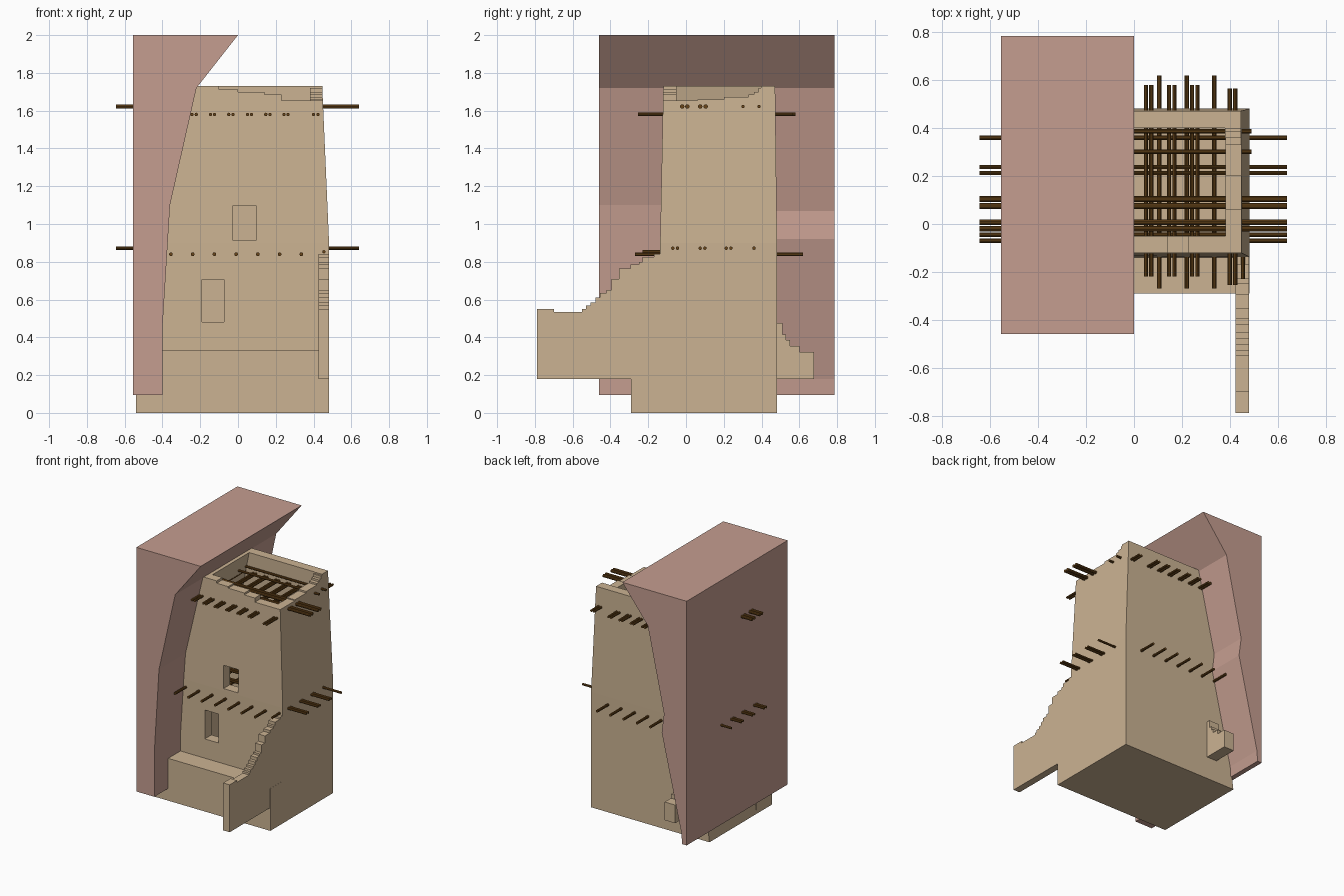
import bpy, bmesh, math
from mathutils import Matrix, Vector

if "Cube" in bpy.data.objects:
    bpy.data.objects.remove(bpy.data.objects["Cube"])


def material(name, rgb):
    m = bpy.data.materials.new(name)
    m.diffuse_color = (*rgb, 1)
    m.use_nodes = True
    m.node_tree.nodes["Principled BSDF"].inputs["Base Color"].default_value = m.diffuse_color
    return m


ADOBE = material("adobe", (0.60, 0.45, 0.29))
ROCK = material("rock", (0.56, 0.34, 0.28))
WOOD = material("wood", (0.14, 0.06, 0.01))


def make(name, bm, mat):
    bmesh.ops.recalc_face_normals(bm, faces=bm.faces)
    me = bpy.data.meshes.new(name)
    bm.to_mesh(me)
    bm.free()
    ob = bpy.data.objects.new(name, me)
    bpy.context.collection.objects.link(ob)
    me.materials.append(mat)
    return ob


def loft(name, rings, mat):
    """Join equal-length rings of points and cap both ends."""
    bm = bmesh.new()
    vs = [[bm.verts.new(p) for p in r] for r in rings]
    n = len(vs[0])
    for a, b in zip(vs, vs[1:]):
        for i in range(n):
            j = (i + 1) % n
            bm.faces.new((a[i], a[j], b[j], b[i]))
    bm.faces.new(vs[0])
    bm.faces.new(vs[-1])
    return make(name, bm, mat)


def rect(x0, x1, y0, y1, z):
    return [(x0, y0, z), (x1, y0, z), (x1, y1, z), (x0, y1, z)]


def box(name, x0, x1, y0, y1, z0, z1, mat):
    return loft(name, [rect(x0, x1, y0, y1, z0), rect(x0, x1, y0, y1, z1)], mat)


def slab_x(name, prof, x0, x1, mat):
    return loft(name, [[(x, y, z) for y, z in prof] for x in (x0, x1)], mat)


def slab_y(name, prof, y0, y1, mat):
    return loft(name, [[(x, y, z) for x, z in prof] for y in (y0, y1)], mat)


def steps(points):
    """Turn step tops (position, height) into a staircase outline."""
    out = [points[0]]
    for (a, h), (b, k) in zip(points, points[1:]):
        out += [(b, h), (b, k)]
    return out


def cut(ob, cutter):
    m = ob.modifiers.new("cut", 'BOOLEAN')
    m.operation, m.solver, m.object = 'DIFFERENCE', 'EXACT', cutter
    bpy.context.view_layer.objects.active = ob
    bpy.ops.object.modifier_apply(modifier=m.name)
    bpy.data.objects.remove(cutter)


def poles(name, axis, specs):
    """Poles along an axis; each spec is (cross position, z, start, end, radius)."""
    bm = bmesh.new()
    for c, z, a, b, r in specs:
        mid = (a + b) / 2
        if axis == 'X':
            mat = Matrix.Translation((mid, c, z)) @ Matrix.Rotation(math.pi / 2, 4, 'Y')
        else:
            mat = Matrix.Translation((c, mid, z)) @ Matrix.Rotation(math.pi / 2, 4, 'X')
        bmesh.ops.create_cone(bm, cap_ends=True, segments=10, radius1=r, radius2=r,
                              depth=b - a, matrix=mat)
    return make(name, bm, WOOD)


# Overhanging cliff: a front and a back profile blended behind the tower
front = [(-0.555, 0.095), (-0.40, 0.095), (-0.40, 0.45), (-0.36, 1.10),
         (-0.22, 1.72), (0, 2), (-0.555, 2)]
back = [(-0.555, 0.095), (-0.516, 0.095), (-0.51, 0.18), (-0.34, 0.92),
        (-0.36, 1.07), (-0.22, 1.72), (0, 2), (-0.555, 2)]
front.insert(3, (-0.371, 0.92))
loft("cliff", [[(x, y, z) for x, z in p] for p, y in
               ((front, -0.46), (front, 0.0), (back, 0.46), (back, 0.785))], ROCK)

# Tapered hollow tower
tower = loft("tower", [rect(-0.54, 0.482, -0.14, 0.482, 0),
                       rect(-0.42, 0.482, -0.137, 0.482, 0.9),
                       rect(-0.25, 0.446, -0.12, 0.472, 1.73)], ADOBE)
cut(tower, loft("room", [rect(-0.40, 0.39, -0.055, 0.405, 0.1),
                         rect(-0.35, 0.39, -0.055, 0.405, 0.9),
                         rect(-0.17, 0.38, -0.05, 0.40, 1.8)], ADOBE))

# Window openings
cut(tower, box("upper_window", -0.03, 0.097, -0.3, 0.05, 0.915, 1.095, ADOBE))
cut(tower, box("lower_window", -0.19, -0.073, -0.3, 0.05, 0.48, 0.705, ADOBE))

# Stepped parapet, lowest at the front right corner
cut(tower, slab_y("front_notch", steps([(-0.10, 1.8), (-0.10, 1.712), (0, 1.70), (0.14, 1.685),
                                        (0.23, 1.653), (0.6, 1.8)]), -0.3, -0.03, ADOBE))
cut(tower, slab_x("side_notch", steps([(-0.3, 1.8), (-0.3, 1.653), (0.06, 1.66), (0.20, 1.672),
                                       (0.33, 1.685), (0.36, 1.70), (0.385, 1.72), (0.398, 1.8)]),
                  0.36, 0.6, ADOBE))

# Front terrace
box("terrace", -0.54, 0.482, -0.29, -0.10, 0, 0.33, ADOBE)

# Stepped wing walls, front right and back left
rise = steps([(-0.79, 0.55), (-0.70, 0.535), (-0.55, 0.55), (-0.53, 0.568), (-0.505, 0.585),
              (-0.48, 0.61), (-0.455, 0.635), (-0.42, 0.65), (-0.395, 0.71), (-0.355, 0.765),
              (-0.295, 0.785), (-0.25, 0.80), (-0.23, 0.825), (-0.17, 0.84), (-0.10, 0.84)])
slab_x("front_wing_wall", [(-0.79, 0.18)] + rise[:-1] + [(-0.10, 0.18)], 0.425, 0.481, ADOBE)
fall = steps([(0.45, 0.475), (0.51, 0.415), (0.53, 0.385), (0.55, 0.355), (0.60, 0.322),
              (0.677, 0.18)])
slab_x("back_wing_wall", [(0.45, 0.18)] + fall, -0.38, -0.29, ADOBE)

# Lower floor poles
poles("lower_depth_poles", 'Y',
      [(-0.355 + 0.115 * i, 0.84, -0.27, 0.62, 0.01) for i in range(7)]
      + [(0.455, 0.853, -0.23, 0.3, 0.009)])
poles("lower_cross_poles", 'X',
      [(y, 0.872, -0.645, 0.64, 0.009) for y in (-0.07, -0.045, 0.075, 0.10, 0.213, 0.238, 0.36)])

# Roof poles
poles("roof_depth_poles", 'Y',
      [(x + d, 1.58, -0.22, 0.58, 0.009)
       for x in (-0.243, -0.146, -0.049, 0.05, 0.147, 0.243) for d in (0, 0.022)]
      + [(x, 1.58, -0.255, 0.565, 0.009) for x in (0.40, 0.423)])
poles("roof_cross_poles", 'X',
      [(y, 1.622, -0.645, 0.64, 0.012) for y in (-0.02, 0.007, 0.075, 0.104)]
      + [(y, 1.622, -0.3, 0.49, 0.009) for y in (0.302, 0.387)])
